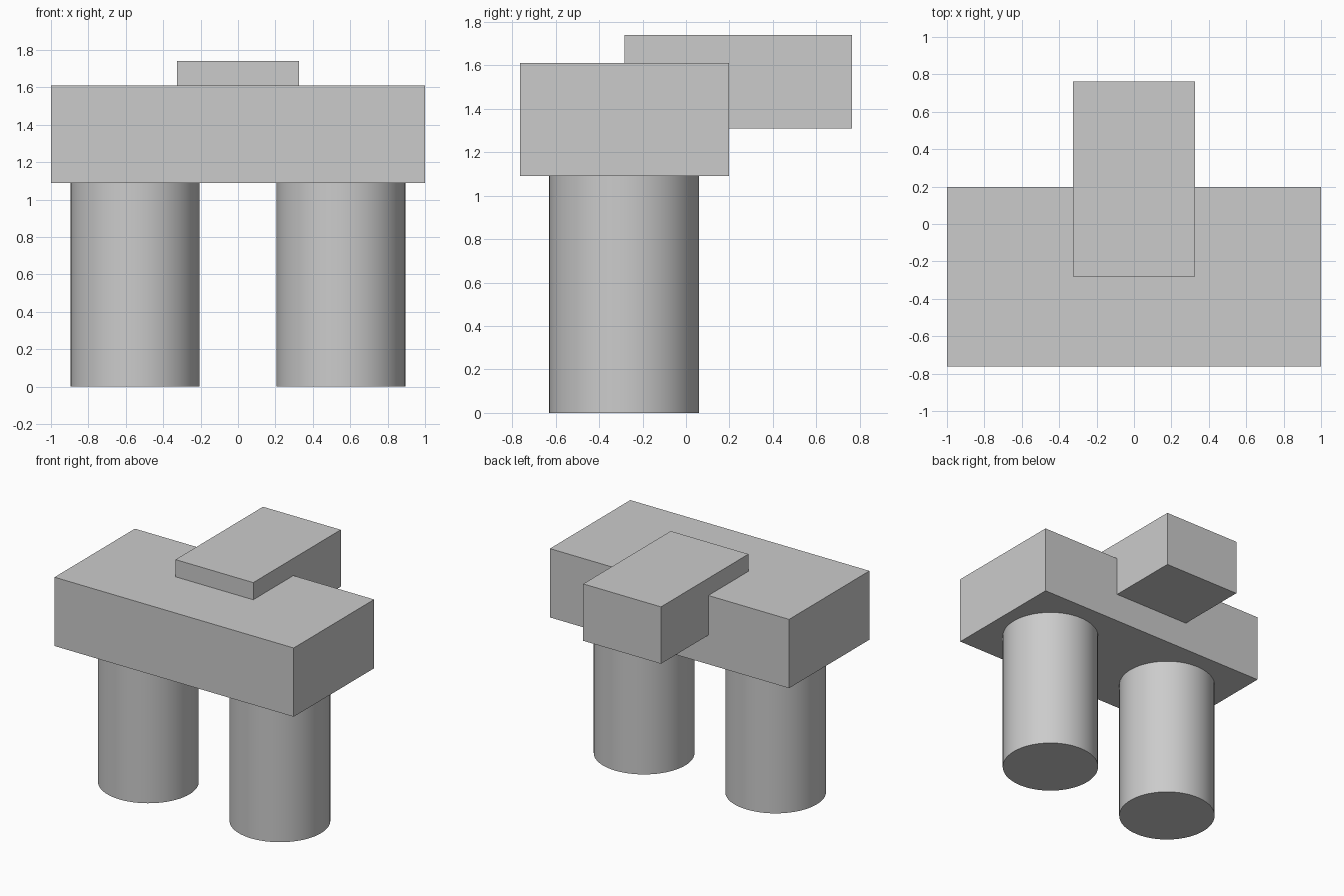
import bpy
import math
from mathutils import Vector

old = bpy.data.objects.get("Cube")
if old:
    bpy.data.objects.remove(old, do_unlink=True)

GREY = (0.6, 0.6, 0.6, 1.0)
grey = bpy.data.materials.new("plain grey")
grey.use_nodes = True
grey.diffuse_color = GREY
shader = next(n for n in grey.node_tree.nodes if n.type == "BSDF_PRINCIPLED")
shader.inputs["Base Color"].default_value = GREY


def box(name, low, high):
    """Box spanning two opposite corners."""
    low, high = Vector(low), Vector(high)
    bpy.ops.mesh.primitive_cube_add(size=1, location=(low + high) / 2)
    obj = bpy.context.object
    obj.name = name
    obj.scale = high - low
    bpy.ops.object.transform_apply(location=False, rotation=False, scale=True)
    obj.data.materials.append(grey)


def column(name, x, y, radius, height):
    """Smooth round column standing on the ground."""
    bpy.ops.mesh.primitive_cylinder_add(
        vertices=64, radius=radius, depth=height, location=(x, y, height / 2))
    obj = bpy.context.object
    obj.name = name
    obj.data.materials.append(grey)
    bpy.ops.object.shade_smooth_by_angle(angle=math.radians(30))


# Pair of supporting columns
for side, sign in (("left", 1), ("right", -1)):
    column(side + "_column", sign * 0.55, -0.285, 0.345, 1.09)

# Wide slab across the columns
box("cross_slab", (-1, -0.763, 1.09), (1, 0.197, 1.61))

# Block set into the slab and projecting behind it
box("rear_block", (-0.325, -0.282, 1.31), (0.325, 0.763, 1.74))
